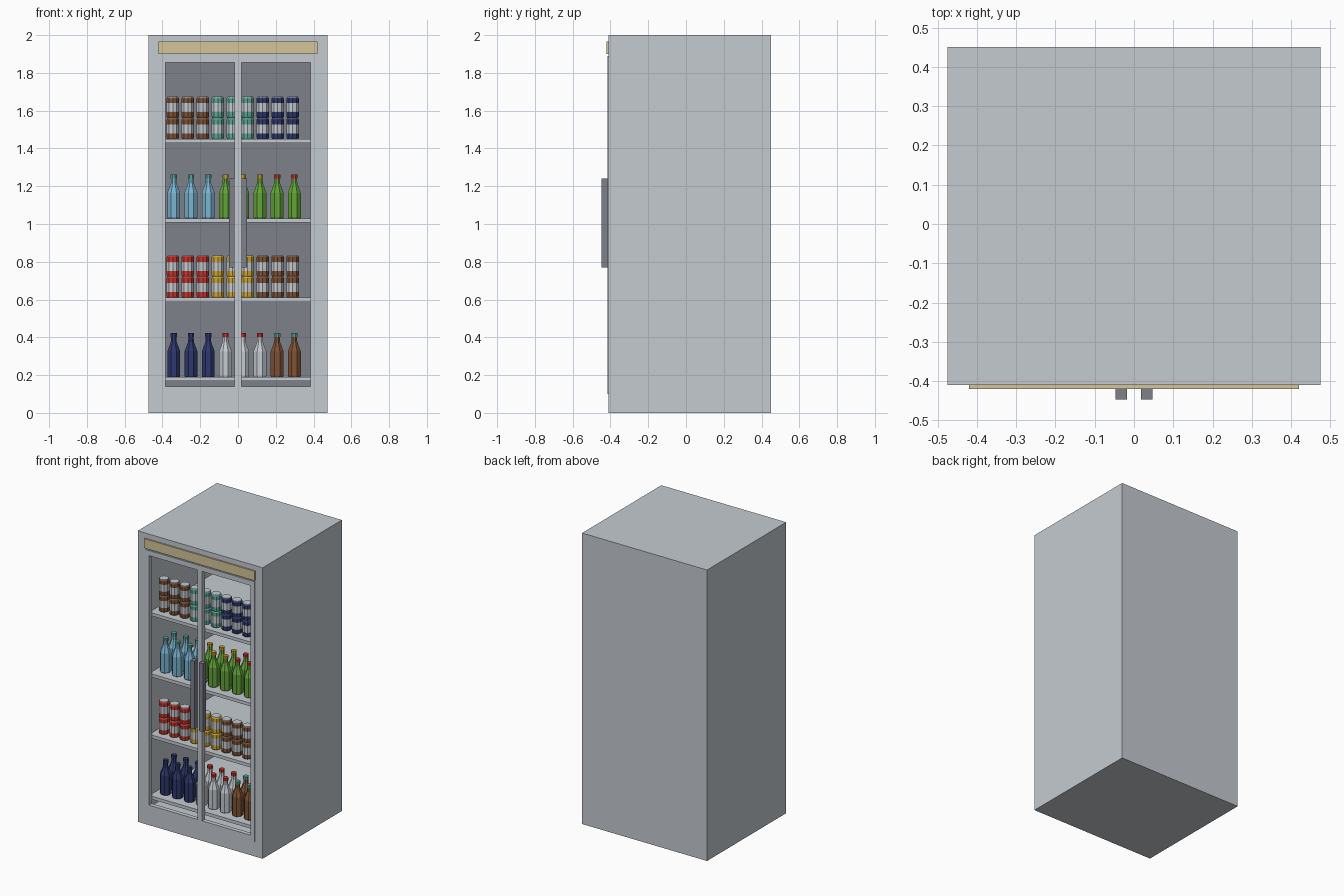
import bpy, bmesh, math
from mathutils import Matrix, Vector

default = bpy.data.objects.get("Cube")
if default:
    bpy.data.objects.remove(default, do_unlink=True)

COLOURS = {
    "light_grey": (0.56, 0.60, 0.64), "dark_grey": (0.21, 0.22, 0.26),
    "tan": (0.66, 0.56, 0.32), "brown": (0.21, 0.085, 0.036),
    "teal": (0.10, 0.38, 0.29), "navy": (0.027, 0.039, 0.15),
    "pale_blue": (0.20, 0.46, 0.65), "green": (0.125, 0.37, 0.04),
    "red": (0.57, 0.035, 0.025), "yellow": (0.62, 0.38, 0.03),
}
MATS = {}
for name, rgb in COLOURS.items():
    m = bpy.data.materials.new(name)
    m.use_nodes = True
    m.diffuse_color = (*rgb, 1)
    m.node_tree.nodes["Principled BSDF"].inputs["Base Color"].default_value = (*rgb, 1)
    MATS[name] = m


def add_object(name, mesh, loc=(0, 0, 0)):
    ob = bpy.data.objects.new(name, mesh)
    ob.location = loc
    bpy.context.collection.objects.link(ob)
    return ob


def finish(bm, name, mats):
    mesh = bpy.data.meshes.new(name)
    bm.to_mesh(mesh)
    bm.free()
    for m in mats:
        mesh.materials.append(MATS[m])
    return mesh


def box_bmesh(lo, hi):
    lo, hi = Vector(lo), Vector(hi)
    bm = bmesh.new()
    bmesh.ops.create_cube(bm, size=1, matrix=Matrix.Translation((lo + hi) / 2)
                          @ Matrix.Diagonal((*(hi - lo), 1)))
    return bm


def box(name, lo, hi, mat):
    return add_object(name, finish(box_bmesh(lo, hi), name, [mat]))


def lathe(name, profile, bands, mats, sides):
    """Spin (radius, z) points; bands gives the material of each ring of faces."""
    bm = bmesh.new()
    rings = []
    for r, z in profile:
        rings.append([bm.verts.new((r * math.cos(a), r * math.sin(a), z))
                      for a in (math.tau * (i + 0.5) / sides for i in range(sides))])
    for low, high, band in zip(rings, rings[1:], bands):
        for i in range(sides):
            j = (i + 1) % sides
            bm.faces.new((low[i], low[j], high[j], high[i])).material_index = band
    bm.faces.new(rings[0][::-1]).material_index = bands[0]
    bm.faces.new(rings[-1]).material_index = bands[-1]
    return finish(bm, name, mats)


# Cabinet: a box whose front is inset and pushed in, with a dark back panel
FRONT, BACK = -0.41, 0.45
bm = box_bmesh((-0.475, FRONT, 0), (0.475, BACK, 2))
bm.faces.ensure_lookup_table()
front = min(bm.faces, key=lambda f: f.calc_center_median().y)
bmesh.ops.inset_individual(bm, faces=[front], thickness=0.07)
for v in front.verts:
    v.co.x = math.copysign(0.405, v.co.x)
    v.co.z = 0.11 if v.co.z < 1 else 1.88
inner = bmesh.ops.extrude_discrete_faces(bm, faces=[front])["faces"][0]
for v in inner.verts:
    v.co.y = 0.41
inner.material_index = 1
add_object("cabinet", finish(bm, "cabinet", ["light_grey", "dark_grey"]))

# Header panel above the doors
box("header_panel", (-0.42, -0.42, 1.9), (0.42, FRONT, 1.965), "tan")

# Door frames and handles, one per side
DF, DB = -0.415, -0.385
for side, s in (("left", 1), ("right", -1)):
    def span(a, b):
        return (a, b) if s > 0 else (-b, -a)

    for part, (a, b), z0, z1 in (("outer_stile", span(0.385, 0.415), 0.1, 1.89),
                                 ("inner_stile", span(0, 0.0175), 0.14, 1.855),
                                 ("bottom_rail", span(0, 0.385), 0.1, 0.14),
                                 ("top_rail", span(0, 0.385), 1.855, 1.89)):
        box(f"{side}_door_{part}", (a, DF, z0), (b, DB, z1), "light_grey")
    a, b = span(0.018, 0.047)
    box(f"{side}_handle", (a, -0.447, 0.77), (b, DF, 1.24), "dark_grey")

# Shelves
SHELVES = (0.19, 0.61, 1.03, 1.45)
for i, z in enumerate(SHELVES):
    box(f"shelf_{i + 1}", (-0.405, -0.384, z - 0.022), (0.405, 0.41, z), "light_grey")


# Drinks
def make_can(colour):
    r = 0.034
    profile = [(r * 0.9, 0), (r, 0.006), (r, 0.03), (r, 0.078),
               (r, 0.103), (r * 0.9, 0.109), (r * 0.88, 0.112)]
    return lathe(f"{colour}_can", profile, [0, 0, 1, 0, 0, 1], [colour, "light_grey"], 10)


def make_bottle(colour, cap):
    r = 0.037
    profile = [(r * 0.92, 0), (r, 0.006), (r, 0.135), (0.017, 0.185),
               (0.015, 0.212), (0.018, 0.212), (0.018, 0.232)]
    return lathe(f"{colour}_bottle", profile, [0, 0, 0, 0, 1, 1], [colour, cap], 8)


def stock_cans(z, colours):
    meshes = [make_can(c) for c in colours]
    for col in range(9):
        for level in range(2):
            mesh = meshes[col // 3]
            add_object(mesh.name, mesh, (-0.345 + 0.0793 * col, -0.31, z + 0.112 * level))


def stock_bottles(z, kinds):
    meshes = [make_bottle(*k) for k in kinds]
    for col in range(8):
        for row in range(2):
            mesh = meshes[col // 3]
            add_object(mesh.name, mesh, (-0.34 + 0.0912 * col, -0.3 + 0.09 * row, z))


stock_bottles(SHELVES[0], [("navy", "navy"), ("light_grey", "red"), ("brown", "teal")])
stock_cans(SHELVES[1], ["red", "yellow", "brown"])
stock_bottles(SHELVES[2], [("pale_blue", "teal"), ("green", "yellow"), ("green", "red")])
stock_cans(SHELVES[3], ["brown", "teal", "navy"])
